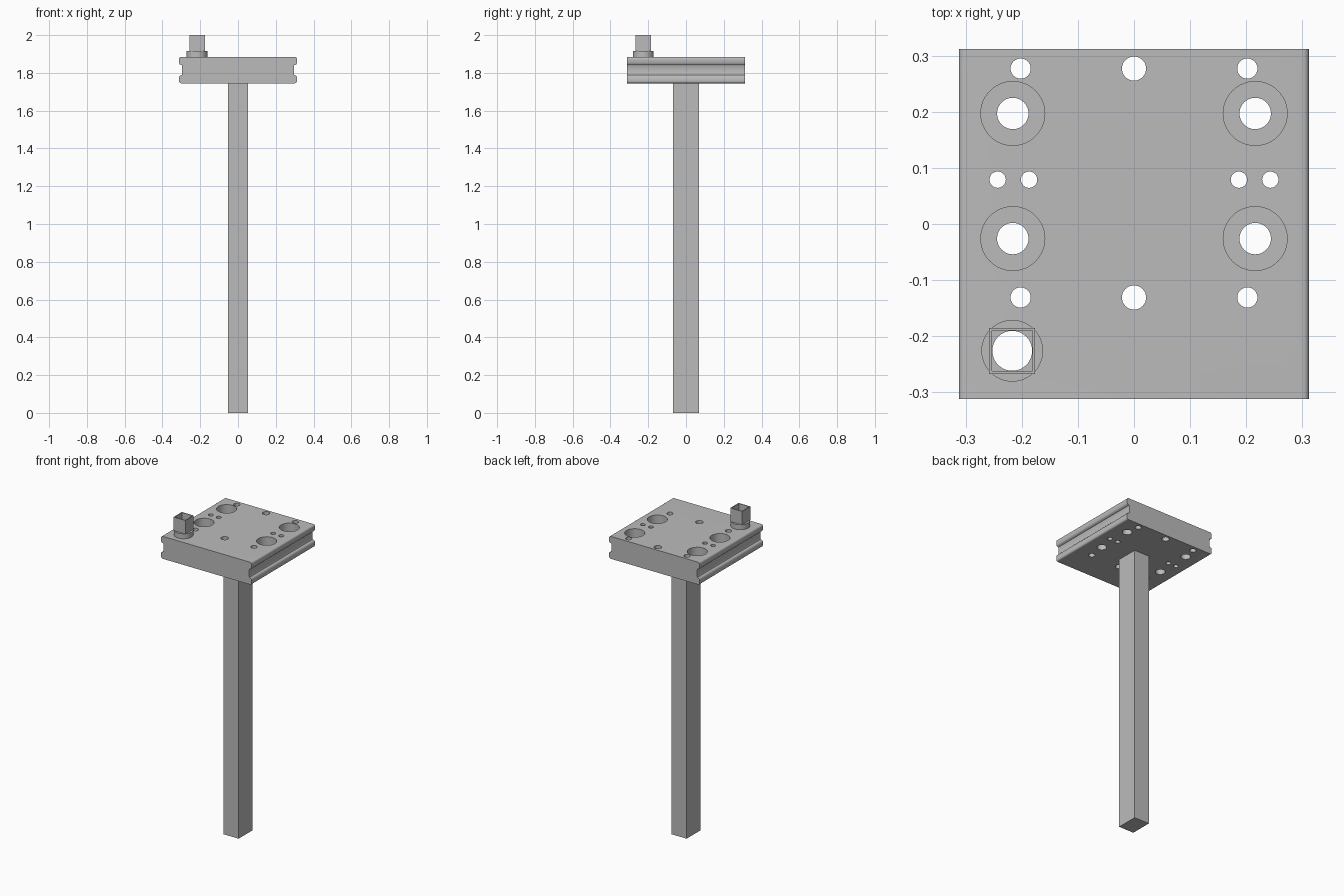
import bpy, bmesh, math
from mathutils import Vector

cube = bpy.data.objects.get("Cube")
if cube:
    bpy.data.objects.remove(cube, do_unlink=True)

BOTTOM, TOP, HALF = 1.745, 1.885, 0.312

grey = bpy.data.materials.new("plain grey")
grey.use_nodes = True
colour = (0.5, 0.5, 0.5, 1)
grey.diffuse_color = colour
grey.node_tree.nodes["Principled BSDF"].inputs["Base Color"].default_value = colour


def finish(name, bm):
    bmesh.ops.recalc_face_normals(bm, faces=bm.faces)
    mesh = bpy.data.meshes.new(name)
    bm.to_mesh(mesh)
    bm.free()
    mesh.materials.append(grey)
    obj = bpy.data.objects.new(name, mesh)
    bpy.context.collection.objects.link(obj)
    return obj


def smooth(obj):
    bpy.ops.object.select_all(action='DESELECT')
    obj.select_set(True)
    bpy.context.view_layer.objects.active = obj
    bpy.ops.object.shade_smooth_by_angle(angle=math.radians(35))


def revolve(bm, profile, x, y, sides=48, turn=0.0, hollow=False):
    """Spin (radius, z) points about a vertical axis; hollow closes the profile, otherwise caps it."""
    rings = []
    for r, z in profile:
        angles = [turn + math.tau * i / sides for i in range(sides)]
        rings.append([bm.verts.new((x + r * math.cos(a), y + r * math.sin(a), z)) for a in angles])
    pairs = list(zip(rings, rings[1:]))
    if hollow:
        pairs.append((rings[-1], rings[0]))
    else:
        bm.faces.new(rings[0])
        bm.faces.new(rings[-1])
    for low, high in pairs:
        for i in range(sides):
            j = (i + 1) % sides
            bm.faces.new((low[i], low[j], high[j], high[i]))


def tube(name, outer, inner, z0, z1, x, y, **kw):
    bm = bmesh.new()
    revolve(bm, [(outer, z0), (outer, z1), (inner, z1), (inner, z0)], x, y, hollow=True, **kw)
    obj = finish(name, bm)
    smooth(obj)
    return obj


# Mounting plate: grooved side profile with rounded lips, extruded front to back
mid = (BOTTOM + TOP) / 2
quarter = [(HALF - 0.016, 0.022), (HALF - 0.014, 0.026), (HALF - 0.004, 0.030), (HALF, 0.036)]
r = 0.011
for i in range(7):
    a = math.pi / 2 * i / 6
    quarter.append((HALF - r + r * math.cos(a), 0.07 - r + r * math.sin(a)))
right = [(x, -z) for x, z in reversed(quarter)] + quarter
outline = right + [(-x, z) for x, z in reversed(right)]
bm = bmesh.new()
face = bm.faces.new([bm.verts.new((x, -HALF, mid + z)) for x, z in outline])
sweep = bmesh.ops.extrude_face_region(bm, geom=[face])
moved = [v for v in sweep["geom"] if isinstance(v, bmesh.types.BMVert)]
bmesh.ops.translate(bm, verts=moved, vec=Vector((0, 2 * HALF, 0)))
plate = finish("mounting_plate", bm)

# Holes: counterbored bolt holes, pin holes and the spout passage
NOZZLE = (-0.217, -0.226)
low, high = BOTTOM - 0.05, TOP + 0.05
bm = bmesh.new()


def drill(x, y, radius):
    revolve(bm, [(radius, low), (radius, high)], x, y)


for side in (-1, 1):
    for y in (0.197, -0.026):
        step = TOP - 0.07
        revolve(bm, [(0.028, low), (0.028, step), (0.057, step), (0.057, high)], side * 0.216, y)
    for y in (0.277, -0.131):
        drill(side * 0.202, y, 0.018)
    for x in (0.187, 0.243):
        drill(side * x, 0.079, 0.0145)
for y in (0.277, -0.131):
    drill(0, y, 0.0215)
drill(*NOZZLE, 0.0355)
cutter = finish("hole_cutter", bm)
cutter.hide_render = True

cut = plate.modifiers.new("holes", 'BOOLEAN')
cut.operation = 'DIFFERENCE'
cut.solver = 'EXACT'
cut.object = cutter
bpy.context.view_layer.objects.active = plate
bpy.ops.object.modifier_apply(modifier=cut.name)
bpy.data.objects.remove(cutter, do_unlink=True)
smooth(plate)

# Round collar and square spout on the front corner
COLLAR_TOP = 1.916
tube("spout_collar", 0.055, 0.0355, TOP, COLLAR_TOP, *NOZZLE)
diag = math.sqrt(2)
tube("square_spout", 0.041 * diag, 0.036 * diag, COLLAR_TOP, 2.0, *NOZZLE, sides=4, turn=math.pi / 4)

# Rectangular post
bm = bmesh.new()
bmesh.ops.create_cube(bm, size=1)
bmesh.ops.scale(bm, vec=(0.104, 0.136, BOTTOM), verts=bm.verts)
bmesh.ops.translate(bm, vec=(0, 0, BOTTOM / 2), verts=bm.verts)
finish("support_post", bm)
